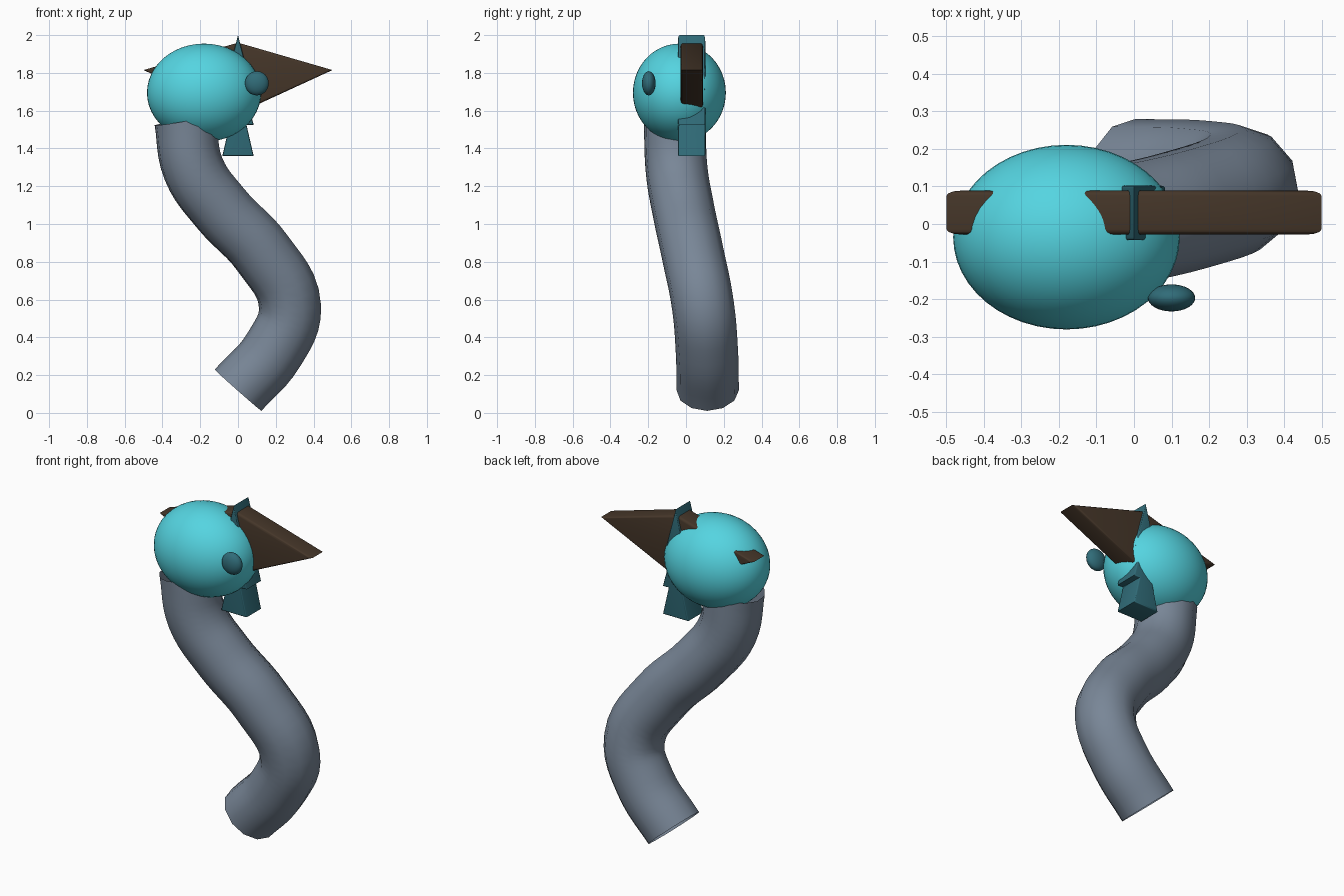
import bpy, bmesh
from math import radians

if "Cube" in bpy.data.objects:
    bpy.data.objects.remove(bpy.data.objects["Cube"])


def paint(obj, name, color):
    mat = bpy.data.materials.get(name) or bpy.data.materials.new(name)
    mat.diffuse_color = (*color, 1)
    mat.use_nodes = True
    mat.node_tree.nodes["Principled BSDF"].inputs["Base Color"].default_value = mat.diffuse_color
    obj.data.materials.append(mat)


def smooth(obj, angle=35):
    bpy.ops.object.select_all(action='DESELECT')
    obj.select_set(True)
    bpy.context.view_layer.objects.active = obj
    bpy.ops.object.shade_smooth_by_angle(angle=radians(angle))


def ellipsoid(name, center, radii, segs, rings):
    bpy.ops.mesh.primitive_uv_sphere_add(segments=segs, ring_count=rings, location=center)
    obj = bpy.context.object
    obj.name = name
    obj.scale = radii
    bpy.ops.object.transform_apply(location=False, rotation=False, scale=True)
    smooth(obj, 60)
    return obj


def slab(name, outline, y0, y1, round_off):
    """Extrude an x-z outline along y and round the rims of both faces."""
    bm = bmesh.new()
    front = bm.faces.new([bm.verts.new((x, y0, z)) for x, z in outline])
    ext = bmesh.ops.extrude_face_region(bm, geom=[front], use_keep_orig=True)['geom']
    bmesh.ops.translate(bm, vec=(0, y1 - y0, 0),
                        verts=[g for g in ext if isinstance(g, bmesh.types.BMVert)])
    rims = [e for e in bm.edges if abs(e.verts[0].co.y - e.verts[1].co.y) < 1e-5]
    bmesh.ops.bevel(bm, geom=rims, offset=round_off, segments=3, profile=0.5,
                    affect='EDGES', clamp_overlap=True)
    bmesh.ops.recalc_face_normals(bm, faces=bm.faces)
    mesh = bpy.data.meshes.new(name)
    bm.to_mesh(mesh)
    bm.free()
    obj = bpy.data.objects.new(name, mesh)
    bpy.context.collection.objects.link(obj)
    smooth(obj)
    return obj


SLATE, CYAN = (0.19, 0.24, 0.31), (0.09, 0.66, 0.75)
TEAL, BROWN = (0.03, 0.15, 0.19), (0.06, 0.037, 0.022)

# Neck: open S-shaped tube
path = [(0, 0.115, 0.12), (0.19, 0.11, 0.335), (0.275, 0.09, 0.565),
        (0.13, 0.035, 0.845), (-0.09, -0.015, 1.08),
        (-0.235, -0.05, 1.29), (-0.28, -0.06, 1.55)]
curve = bpy.data.curves.new("neck", 'CURVE')
curve.dimensions = '3D'
curve.bevel_depth = 0.165
curve.bevel_resolution = 4
curve.resolution_u = 6
spline = curve.splines.new('BEZIER')
spline.bezier_points.add(len(path) - 1)
for point, co in zip(spline.bezier_points, path):
    point.co = co
    point.handle_left_type = point.handle_right_type = 'AUTO'
neck = bpy.data.objects.new("neck", curve)
bpy.context.collection.objects.link(neck)
bpy.ops.object.select_all(action='DESELECT')
neck.select_set(True)
bpy.context.view_layer.objects.active = neck
bpy.ops.object.convert(target='MESH')
neck = bpy.context.object
smooth(neck, 60)
paint(neck, "slate", SLATE)

# Head and eye
head = ellipsoid("head", (-0.18, -0.035, 1.695), (0.302, 0.246, 0.26), 48, 24)
paint(head, "cyan", CYAN)
eye = ellipsoid("eye", (0.1, -0.197, 1.745), (0.063, 0.036, 0.064), 32, 16)
paint(eye, "teal", TEAL)

# Beak: diamond slab running through the head
beak = slab("beak", [(-0.5, 1.815), (0, 1.585), (0.5, 1.815), (0, 1.96)],
            -0.028, 0.089, 0.014)
paint(beak, "brown", BROWN)

# Crest: tiered slab, pointed at the top and flared at each tier
half = [(0.083, 1.36), (0.045, 1.525), (0.083, 1.525), (0.04, 1.69), (0.075, 1.71)]
crest = slab("crest", half + [(0, 2.0)] + [(-x, z) for x, z in reversed(half)],
             -0.043, 0.102, 0.008)
paint(crest, "teal", TEAL)
